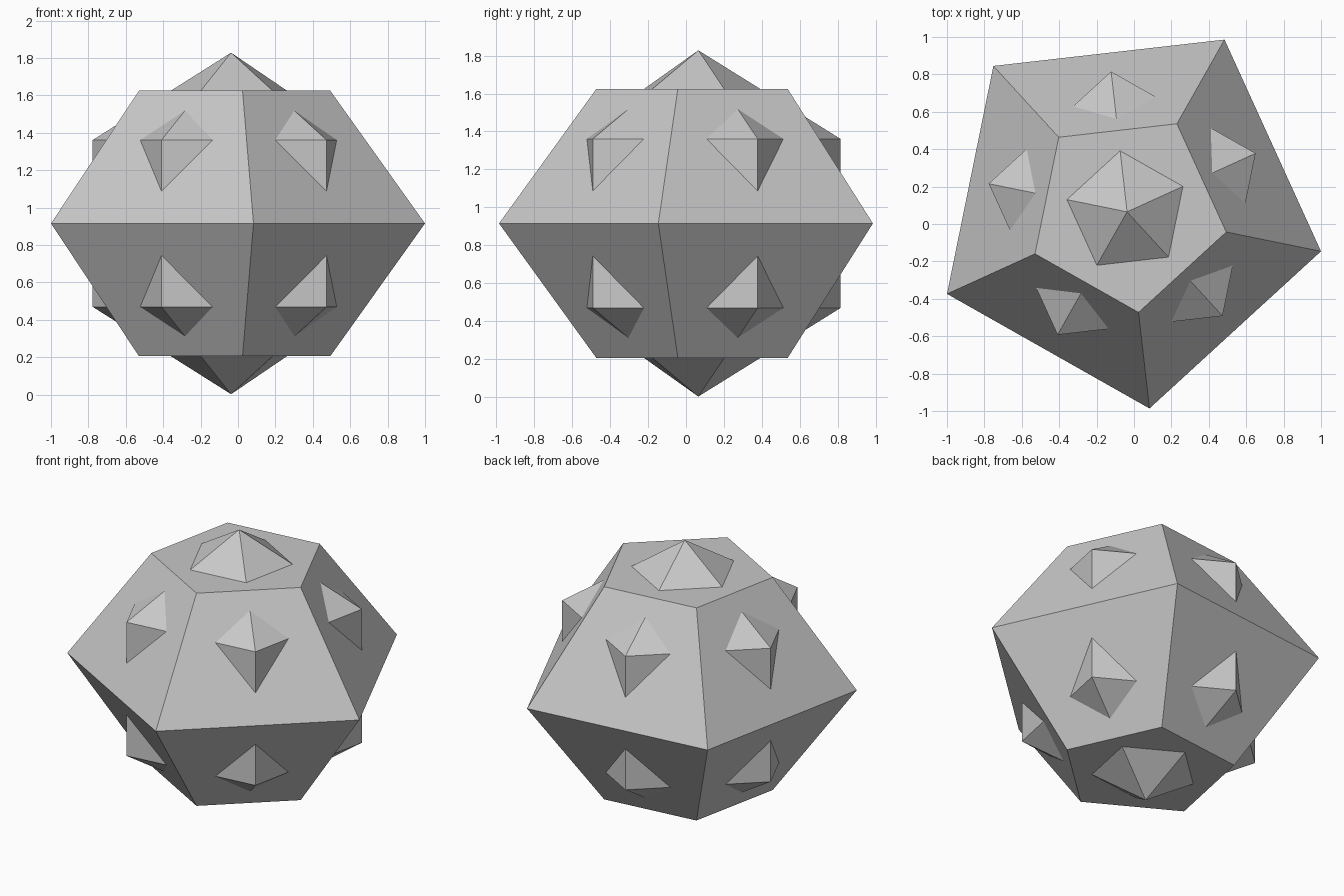
import bpy, bmesh, math

SIDES = 5
CENTRE = (-0.037, 0.065, 0.915)
TURN = math.radians(-83.5)
STEP = 2 * math.pi / SIDES

default = bpy.data.objects.get("Cube")
if default:
    bpy.data.objects.remove(default, do_unlink=True)

grey = bpy.data.materials.new("plain grey")
grey.use_nodes = True
colour = (0.58, 0.58, 0.58, 1)
grey.diffuse_color = colour
grey.node_tree.nodes["Principled BSDF"].inputs["Base Color"].default_value = colour


def solid(name, profile, turn):
    """Five-sided solid from (radius, height) rings; radius 0 makes a tip."""
    bm = bmesh.new()
    rings = []
    for radius, z in profile:
        count = SIDES if radius else 1
        rings.append([bm.verts.new((radius * math.cos(turn + i * STEP),
                                    radius * math.sin(turn + i * STEP), z))
                      for i in range(count)])
    for low, high in zip(rings, rings[1:]):
        for i in range(SIDES):
            j = (i + 1) % SIDES
            corners = [low[i % len(low)], low[j % len(low)],
                       high[j % len(high)], high[i % len(high)]]
            bm.faces.new(list(dict.fromkeys(corners)))
    # Flat caps where the profile does not end in a tip
    for ring in (rings[0], rings[-1]):
        if len(ring) > 1:
            bm.faces.new(ring)
    bmesh.ops.recalc_face_normals(bm, faces=bm.faces)
    mesh = bpy.data.meshes.new(name)
    bm.to_mesh(mesh)
    bm.free()
    mesh.materials.append(grey)
    obj = bpy.data.objects.new(name, mesh)
    obj.location = CENTRE
    bpy.context.collection.objects.link(obj)
    return obj


# Body: two truncated pyramids joined at the wide waist
solid("pentagonal_bifrustum",
      [(0.541, -0.71), (1.058, 0), (0.541, 0.71)], TURN)

# Dual solid: pointed prism whose corners poke through every body face
solid("elongated_bipyramid",
      [(0, -0.913), (0.755, -0.446), (0.755, 0.446), (0, 0.913)],
      TURN + STEP / 2)
